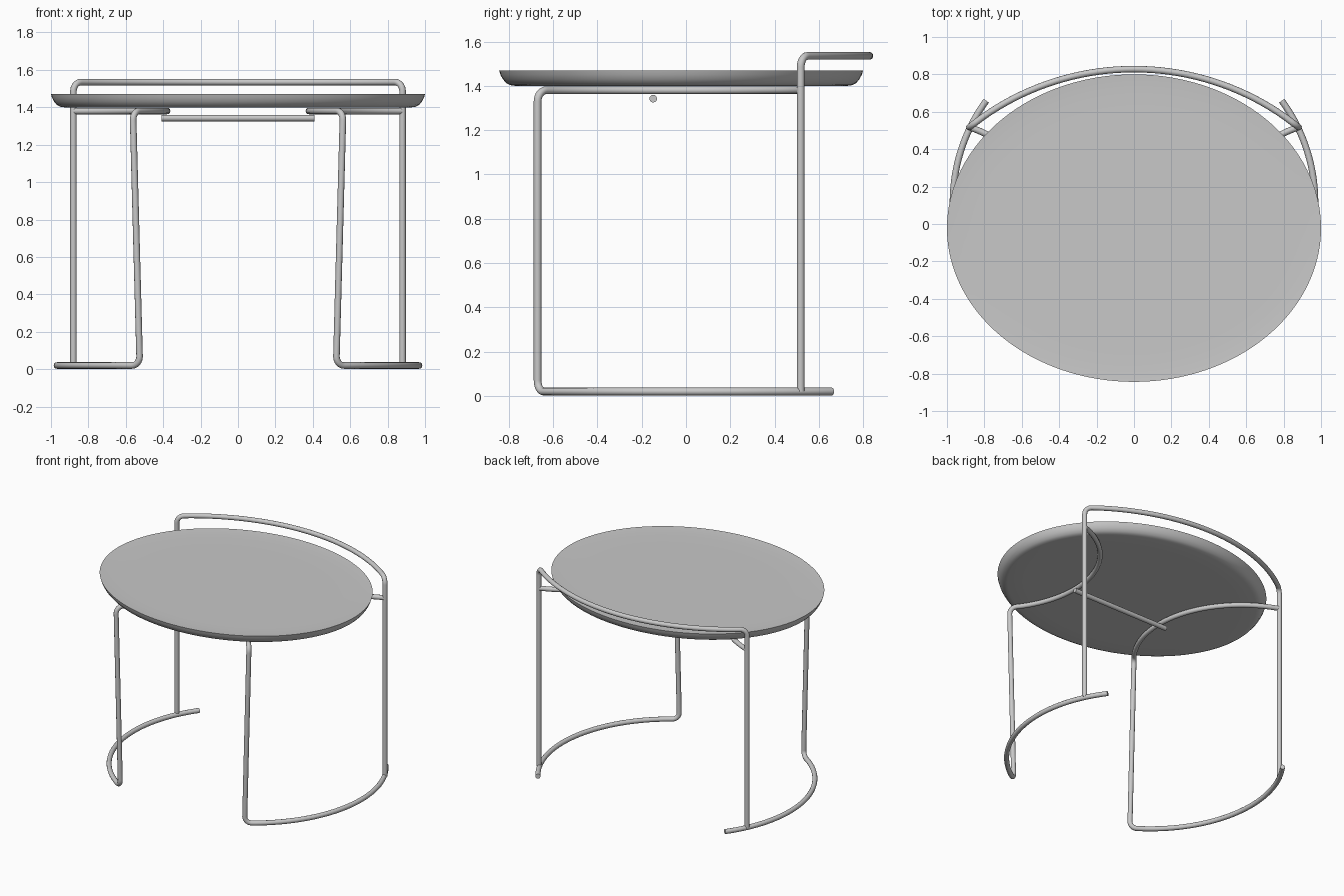
import bpy, math
from mathutils import Vector

cube = bpy.data.objects.get("Cube")
if cube:
    bpy.data.objects.remove(cube)

TUBE = 0.0175

metal = bpy.data.materials.new("grey_metal")
metal.use_nodes = True
GREY = (0.58, 0.58, 0.58, 1)
metal.diffuse_color = GREY
metal.node_tree.nodes["Principled BSDF"].inputs["Base Color"].default_value = GREY


def arc(a, b, c, z, steps=40):
    """Points on the circle through a, b, c, running from a past b to c."""
    (ax, ay), (bx, by), (cx, cy) = a, b, c
    d = 2 * (ax * (by - cy) + bx * (cy - ay) + cx * (ay - by))
    sa, sb, sc = ax**2 + ay**2, bx**2 + by**2, cx**2 + cy**2
    ox = (sa * (by - cy) + sb * (cy - ay) + sc * (ay - by)) / d
    oy = (sa * (cx - bx) + sb * (ax - cx) + sc * (bx - ax)) / d
    r = math.hypot(ax - ox, ay - oy)
    t0, t1, t2 = [math.atan2(y - oy, x - ox) for x, y in (a, b, c)]
    full = 2 * math.pi
    sweep = (t2 - t0) % full
    if (t1 - t0) % full > sweep:
        sweep -= full
    angles = [t0 + sweep * i / steps for i in range(steps + 1)]
    return [Vector((ox + r * math.cos(t), oy + r * math.sin(t), z)) for t in angles]


def rounded_joint(before, after, size=0.05, steps=8):
    """Join two runs that share a corner point with a round bend."""
    corner = after[0]
    before = [p for p in before if (p - corner).length > size * 1.3]
    after = [p for p in after if (p - corner).length > size * 1.3]
    start = corner + (before[-1] - corner).normalized() * size
    end = corner + (after[0] - corner).normalized() * size
    bend = []
    for i in range(steps + 1):
        t = i / steps
        w = 1.41 * t * (1 - t)
        bend.append((start * (1 - t)**2 + corner * w + end * t**2) / ((1 - t)**2 + w + t**2))
    return before + bend + after


def finish(obj):
    bpy.ops.object.select_all(action="DESELECT")
    obj.select_set(True)
    bpy.context.view_layer.objects.active = obj
    if obj.type == "CURVE":
        bpy.ops.object.convert(target="MESH")
    bpy.ops.object.shade_smooth_by_angle(angle=math.radians(40))


def tube(name, points):
    curve = bpy.data.curves.new(name, "CURVE")
    curve.dimensions = "3D"
    curve.bevel_depth = TUBE
    curve.bevel_resolution = 4
    curve.use_fill_caps = True
    line = curve.splines.new("POLY")
    line.points.add(len(points) - 1)
    for slot, p in zip(line.points, points):
        slot.co = (*p, 1)
    curve.materials.append(metal)
    obj = bpy.data.objects.new(name, curve)
    bpy.context.collection.objects.link(obj)
    finish(obj)


# Side frames: floor arc, front leg and inward-curving support under the tray
floor_run = arc((0.79, 0.659), (0.968, 0.12), (0.525, -0.67), TUBE + 0.002)
support = arc((0.562, -0.67), (0.379, -0.175), (0.88, 0.518), 1.38)
leg = [floor_run[-1], floor_run[-1].lerp(support[0], 0.5), support[0]]
side = rounded_joint(rounded_joint(floor_run, leg), support)
for label, sign in (("left", 1), ("right", -1)):
    tube(label + "_side_frame", [Vector((p.x * sign, p.y, p.z)) for p in side])

# Back posts and the bowed handrail between them
rail = arc((-0.88, 0.518), (0, 0.828), (0.88, 0.518), 1.535)
post_r = [Vector((-0.88, 0.518, 0.02)), Vector((-0.88, 0.518, 1.3)), rail[0]]
post_l = [rail[-1], Vector((0.88, 0.518, 1.3)), Vector((0.88, 0.518, 0.02))]
tube("back_posts_and_handrail", rounded_joint(rounded_joint(post_r, rail), post_l))

# Crossbar
tube("crossbar", [Vector((-0.41, -0.148, 1.342)), Vector((0.41, -0.148, 1.342))])

# Oval top: (inset from the rim, height) from under the centre to the near-flat upper face
profile = [(0.2, 1.4), (0.07, 1.4), (0.05, 1.403), (0.032, 1.412), (0.017, 1.43),
           (0.006, 1.45), (0, 1.47), (0.03, 1.468), (0.08, 1.466), (0.15, 1.465),
           (0.25, 1.465)]
SIDES = 128
verts, faces = [], []
for inset, z in profile:
    for i in range(SIDES):
        t = 2 * math.pi * i / SIDES
        verts.append(((1 - inset) * math.cos(t), (0.822 - inset) * math.sin(t) - 0.022, z))
for ring in range(len(profile) - 1):
    for i in range(SIDES):
        a, b = ring * SIDES + i, ring * SIDES + (i + 1) % SIDES
        faces.append((a, b, b + SIDES, a + SIDES))
faces.append(tuple(reversed(range(SIDES))))
faces.append(tuple(range(len(verts) - SIDES, len(verts))))
mesh = bpy.data.meshes.new("oval_top")
mesh.from_pydata(verts, [], faces)
mesh.materials.append(metal)
oval_top = bpy.data.objects.new("oval_top", mesh)
bpy.context.collection.objects.link(oval_top)
finish(oval_top)
